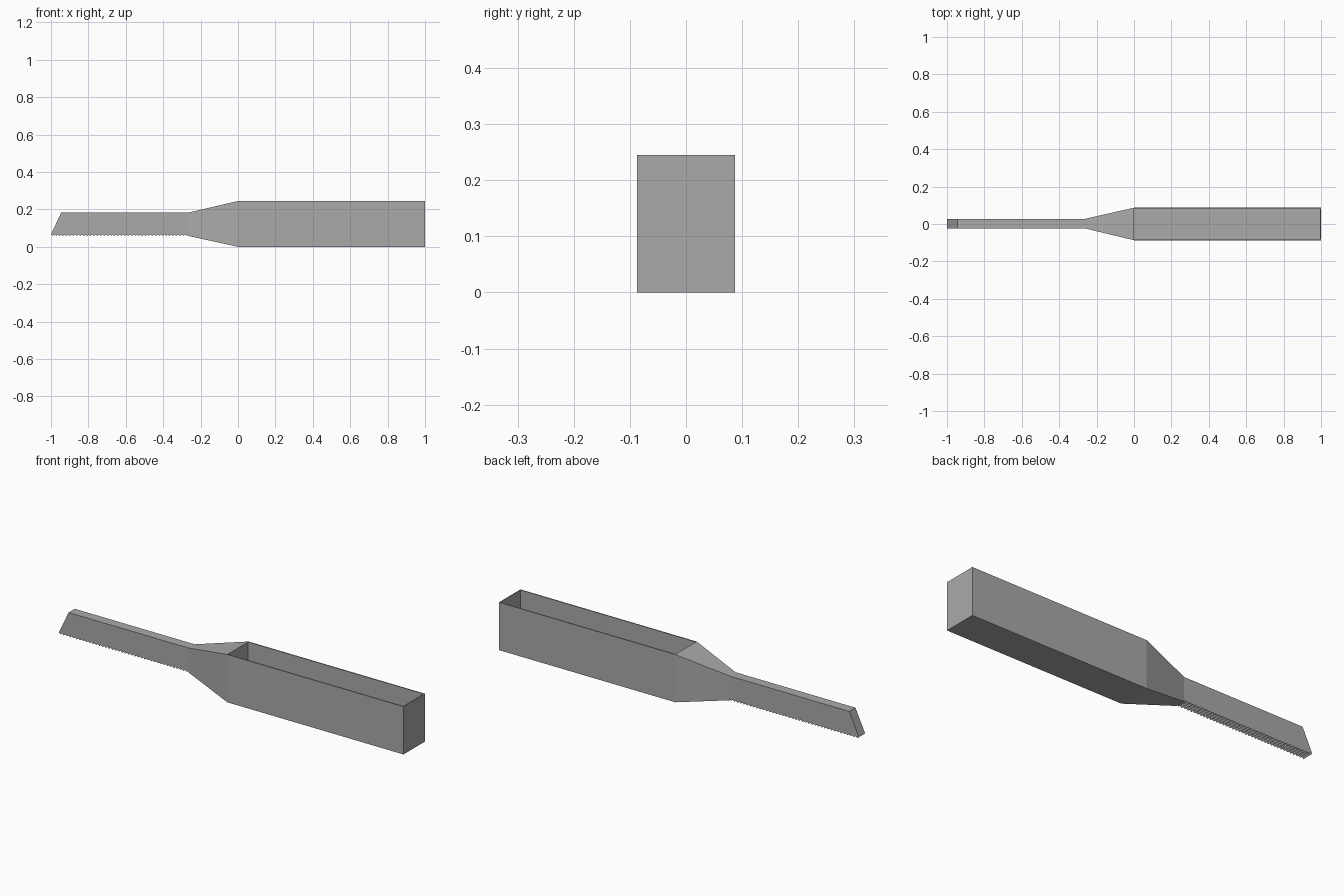
import bpy, bmesh

cube = bpy.data.objects.get("Cube")
if cube:
    bpy.data.objects.remove(cube, do_unlink=True)

grey = bpy.data.materials.new("plain_grey")
grey.use_nodes = True
colour = (0.4, 0.4, 0.4, 1)
grey.diffuse_color = colour
grey.node_tree.nodes["Principled BSDF"].inputs["Base Color"].default_value = colour

WALL = 0.008        # thickness of the tray walls and floor
NECK_X = -0.265     # where the taper meets the handle
HANDLE_Y = (-0.023, 0.027)
HANDLE_Z = (0.058, 0.183)
TRAY_Y = (-0.087, 0.087)
TRAY_TOP = 0.245


def make_object(name, bm):
    bmesh.ops.recalc_face_normals(bm, faces=bm.faces)
    mesh = bpy.data.meshes.new(name)
    bm.to_mesh(mesh)
    bm.free()
    mesh.materials.append(grey)
    obj = bpy.data.objects.new(name, mesh)
    bpy.context.collection.objects.link(obj)
    return obj


def section(bm, x, ys, zs):
    corners = [(ys[0], zs[0]), (ys[1], zs[0]), (ys[1], zs[1]), (ys[0], zs[1])]
    return [bm.verts.new((x, y, z)) for y, z in corners]


# Tapered neck and long tray, lofted through three rectangles
bm = bmesh.new()
rings = [section(bm, NECK_X, HANDLE_Y, HANDLE_Z),
         section(bm, 0, TRAY_Y, (0, TRAY_TOP)),
         section(bm, 1, TRAY_Y, (0, TRAY_TOP))]
for a, b in zip(rings, rings[1:]):
    for i in range(4):
        j = (i + 1) % 4
        last = bm.faces.new((a[i], a[j], b[j], b[i]))
        if i == 2:
            top = last
bm.faces.new(rings[0][::-1])
bm.faces.new(rings[-1])
bmesh.ops.recalc_face_normals(bm, faces=bm.faces)

# Hollow out the tray: rim on three sides, cavity flush with the neck
bmesh.ops.inset_region(bm, faces=[top], thickness=WALL)
for v in top.verts:
    if v.co.x < 0.5:
        v.co.x = 0
well = bmesh.ops.extrude_discrete_faces(bm, faces=[top])["faces"][0]
for v in well.verts:
    v.co.z = WALL
slivers = [f for f in bm.faces if f.calc_area() < 1e-7]
bmesh.ops.delete(bm, geom=slivers, context="FACES_ONLY")
make_object("tray_and_neck", bm)

# Handle: slanted tip and a finely toothed underside, extruded sideways
TEETH = 40
pitch = (NECK_X + 1) / TEETH
profile = [(NECK_X, HANDLE_Z[1]), (-0.945, HANDLE_Z[1]), (-1, HANDLE_Z[0] + 0.008)]
for i in range(TEETH):
    profile.append((-1 + (i + 0.5) * pitch, HANDLE_Z[0]))
    profile.append((-1 + (i + 1) * pitch, HANDLE_Z[0] + 0.008))
bm = bmesh.new()
side = bm.faces.new([bm.verts.new((x, HANDLE_Y[0], z)) for x, z in profile])
moved = bmesh.ops.extrude_face_region(bm, geom=[side], use_keep_orig=True)["geom"]
for v in moved:
    if isinstance(v, bmesh.types.BMVert):
        v.co.y = HANDLE_Y[1]
make_object("toothed_handle", bm)
